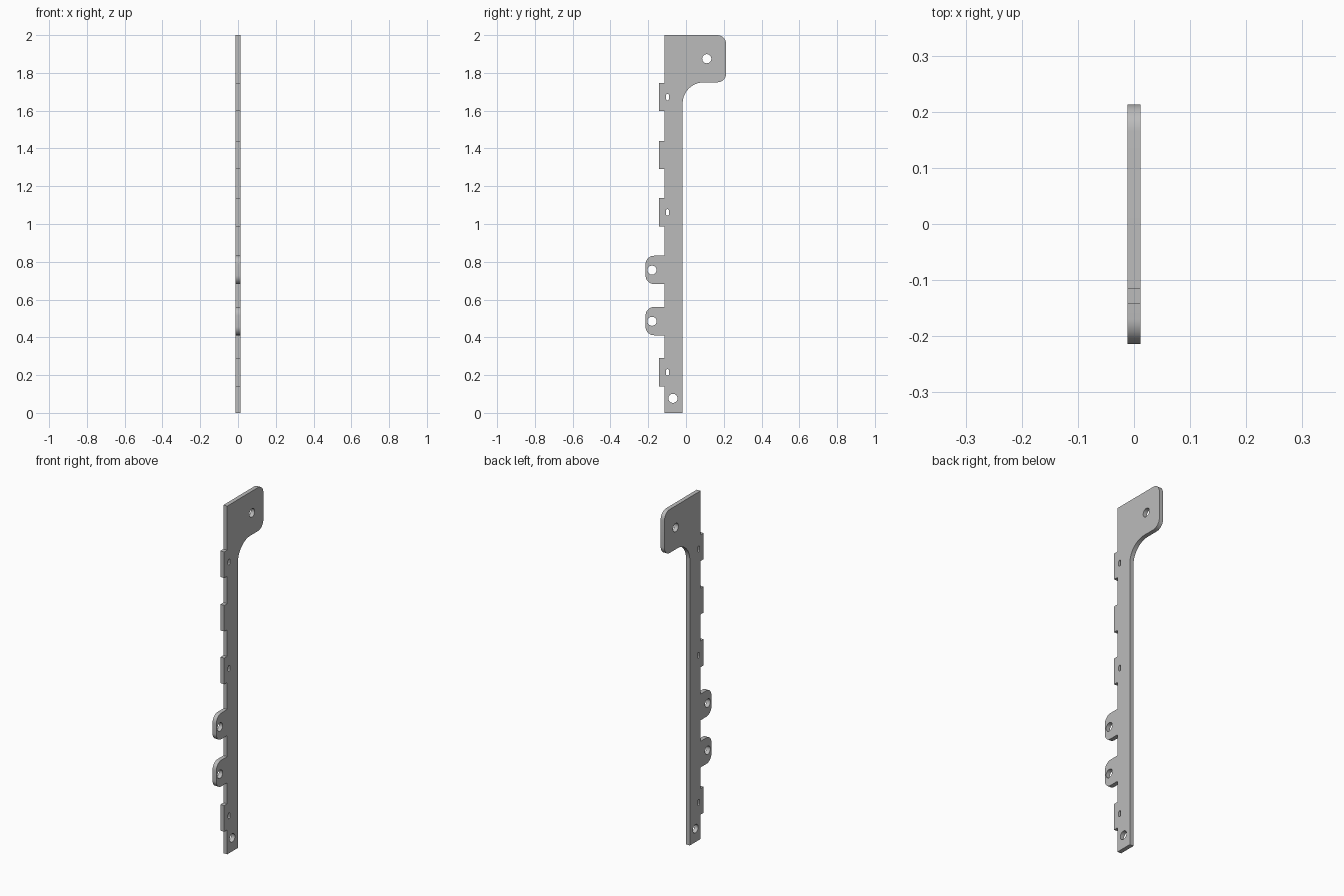
import bpy
import math
from mathutils import Matrix, Vector

cube = bpy.data.objects.get("Cube")
if cube:
    bpy.data.objects.remove(cube, do_unlink=True)

THICKNESS = 0.024
FRONT, BACK = -0.115, -0.018      # edges of the upright strip
TAB_HEIGHT = 0.15

grey = bpy.data.materials.new("plate_grey")
grey.use_nodes = True
colour = (0.5, 0.5, 0.5, 1)
grey.diffuse_color = colour
grey.node_tree.nodes["Principled BSDF"].inputs["Base Color"].default_value = colour


def rounded(corners, steps=10):
    """Closed outline in which each (y, z, radius) right-angle corner is filleted."""
    points = []
    for i, (y, z, radius) in enumerate(corners):
        corner = Vector((y, z))
        if radius == 0:
            points.append(corner)
            continue
        before = (Vector(corners[i - 1][:2]) - corner).normalized() * radius
        after = (Vector(corners[(i + 1) % len(corners)][:2]) - corner).normalized() * radius
        centre = corner + before + after
        for s in range(steps + 1):
            a = s / steps * math.pi / 2
            p = centre - after * math.cos(a) - before * math.sin(a)
            if not points or (p - points[-1]).length > 1e-5:
                points.append(p)
    if (points[0] - points[-1]).length < 1e-5:
        points.pop()
    return points


def opening(y, z, half_y, half_z):
    """Round hole, or an upright slot with round ends."""
    r = half_y
    return rounded([(y - half_y, z - half_z, r), (y - half_y, z + half_z, r),
                    (y + half_y, z + half_z, r), (y + half_y, z - half_z, r)], 8)


# Back edge and the rounded mounting head
corners = [(FRONT, 0, 0), (BACK, 0, 0), (BACK, 1.75, 0.112),
           (0.213, 1.75, 0.048), (0.213, 2, 0.048), (FRONT, 2, 0)]

# Front edge from top to bottom: square tabs and rounded ears
tabs = [(1.597, -0.142, 0), (1.29, -0.142, 0), (0.987, -0.142, 0),
        (0.682, -0.214, 0.045), (0.411, -0.214, 0.045), (0.14, -0.142, 0)]
for low, reach, radius in tabs:
    high = low + TAB_HEIGHT
    corners += [(FRONT, high, 0), (reach, high, radius),
                (reach, low, radius), (FRONT, low, 0)]

outlines = [rounded(corners)]

# Screw holes and locating slots
for y, z in [(0.11, 1.875), (-0.18, 0.756), (-0.18, 0.485), (-0.069, 0.077)]:
    outlines.append(opening(y, z, 0.024, 0.024))
for z in (1.672, 1.062, 0.215):
    outlines.append(opening(-0.098, z, 0.008, 0.017))

# Filled profile given its thickness
profile = bpy.data.curves.new("bracket_plate", "CURVE")
profile.dimensions = "2D"
profile.fill_mode = "BOTH"
profile.extrude = THICKNESS / 2
for outline in outlines:
    spline = profile.splines.new("POLY")
    spline.points.add(len(outline) - 1)
    for point, co in zip(spline.points, outline):
        point.co = (co.x, co.y, 0, 1)
    spline.use_cyclic_u = True

plate = bpy.data.objects.new("bracket_plate", profile)
bpy.context.collection.objects.link(plate)
bpy.ops.object.select_all(action="DESELECT")
plate.select_set(True)
bpy.context.view_layer.objects.active = plate
bpy.ops.object.convert(target="MESH")
plate = bpy.context.view_layer.objects.active

# Stand the plate up: profile axes become y and z
plate.data.transform(Matrix(((0, 0, 1, 0), (1, 0, 0, 0), (0, 1, 0, 0), (0, 0, 0, 1))))
plate.data.materials.clear()
plate.data.materials.append(grey)

# Weld the caps to the walls
bpy.ops.object.mode_set(mode="EDIT")
bpy.ops.mesh.select_all(action="SELECT")
bpy.ops.mesh.remove_doubles(threshold=0.0001)
bpy.ops.mesh.normals_make_consistent(inside=False)
bpy.ops.object.mode_set(mode="OBJECT")
bpy.ops.object.shade_smooth_by_angle(angle=math.radians(30))
